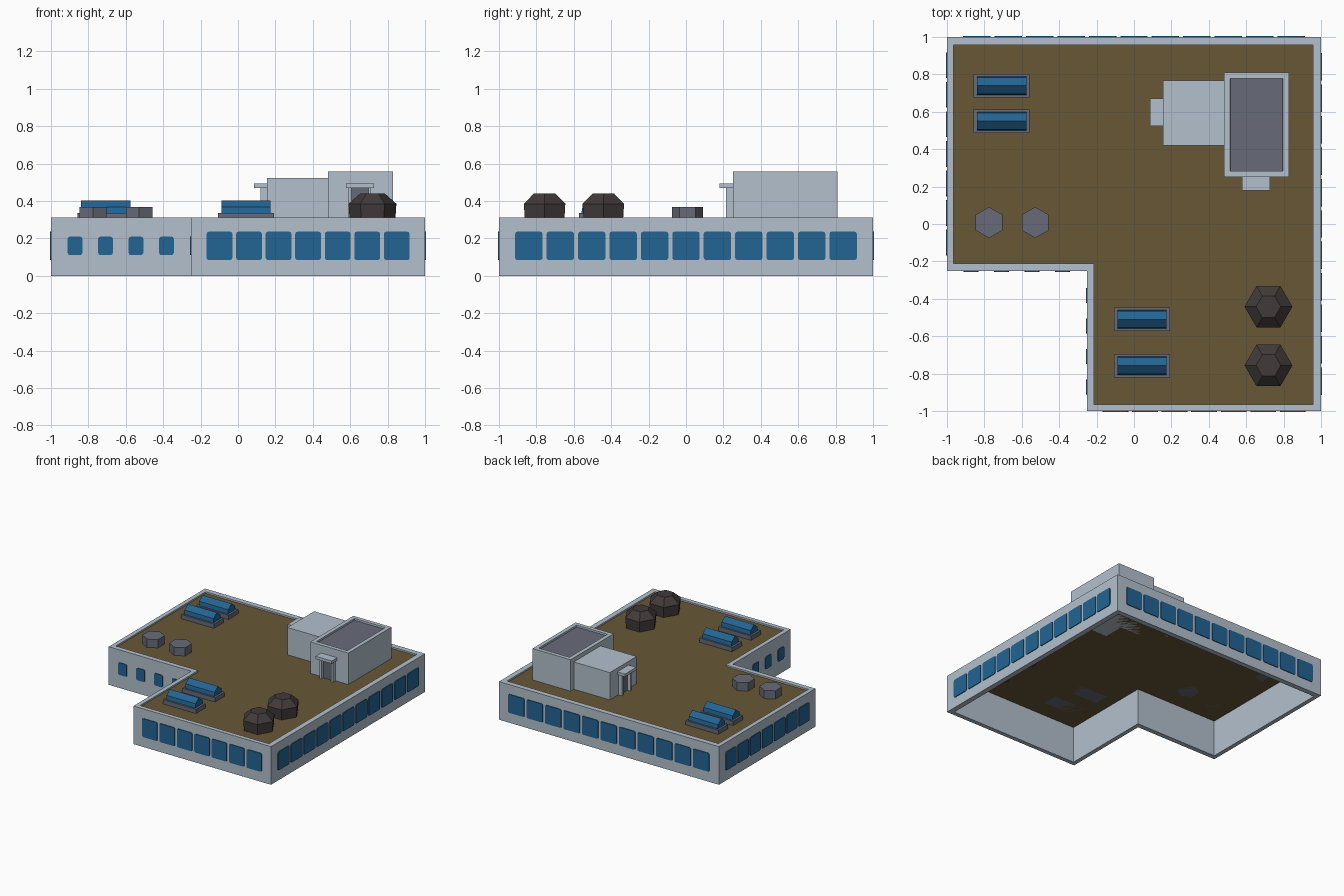
import bpy, bmesh, math
from mathutils import Vector as V

if "Cube" in bpy.data.objects:
    bpy.data.objects.remove(bpy.data.objects["Cube"])


def material(name, r, g, b):
    m = bpy.data.materials.new(name)
    m.diffuse_color = (r, g, b, 1)
    m.use_nodes = True
    m.node_tree.nodes["Principled BSDF"].inputs["Base Color"].default_value = m.diffuse_color
    return m


WALL = material("pale blue grey", 0.45, 0.53, 0.61)
ROOF = material("roof brown", 0.135, 0.095, 0.036)
GLASS = material("window blue", 0.016, 0.128, 0.29)
GREY = material("slate grey", 0.137, 0.148, 0.19)
DARK = material("dark brown", 0.052, 0.043, 0.041)

H, DECK = 0.313, 0.300          # wall top and roof deck heights


def finish(name, bm, *mats):
    bmesh.ops.recalc_face_normals(bm, faces=bm.faces)
    me = bpy.data.meshes.new(name)
    bm.to_mesh(me)
    bm.free()
    ob = bpy.data.objects.new(name, me)
    for m in mats:
        me.materials.append(m)
    bpy.context.collection.objects.link(ob)
    return ob


def extrude(bm, loop, offset):
    """Closed prism from a planar loop swept along offset."""
    a = [bm.verts.new(p) for p in loop]
    b = [bm.verts.new(V(p) + V(offset)) for p in loop]
    bm.faces.new(a)
    bm.faces.new(b)
    for i in range(len(a)):
        j = (i + 1) % len(a)
        bm.faces.new((a[i], a[j], b[j], b[i]))


def add_box(bm, x0, x1, y0, y1, z0, z1):
    extrude(bm, [(x0, y0, z0), (x1, y0, z0), (x1, y1, z0), (x0, y1, z0)], (0, 0, z1 - z0))


def box(name, mat, *dims):
    bm = bmesh.new()
    add_box(bm, *dims)
    return finish(name, bm, mat)


def l_shape(lo, hi, notch_x, notch_y):
    return [(lo, hi), (lo, notch_y), (notch_x, notch_y), (notch_x, lo), (hi, lo), (hi, hi)]


# Outer walls: an open L-shaped ring
outer = l_shape(-1, 1, -0.25, -0.25)
inner = l_shape(-0.965, 0.957, -0.215, -0.21)
bm = bmesh.new()
rings = [[bm.verts.new((x, y, z)) for x, y in pts]
         for pts, z in ((outer, 0), (outer, H), (inner, H), (inner, 0))]
for k in range(4):
    a, b = rings[k], rings[(k + 1) % 4]
    for i in range(6):
        j = (i + 1) % 6
        bm.faces.new((a[i], a[j], b[j], b[i]))
finish("outer_walls", bm, WALL)

# Roof deck, also the ceiling seen from below
bm = bmesh.new()
bm.faces.new([bm.verts.new((x, y, DECK)) for x, y in inner])
finish("roof_deck", bm, ROOF)


def window_row(name, origin, along, normal, centres, w, h):
    """Thin rounded plates along a wall."""
    bm = bmesh.new()
    r = 0.012
    for c in centres:
        loop = []
        for q, (sx, sz) in enumerate(((1, 1), (-1, 1), (-1, -1), (1, -1))):
            for t in (0, 45, 90):
                ang = math.radians(90 * q + t)
                u = sx * (w / 2 - r) + r * math.cos(ang)
                z = sz * (h / 2 - r) + r * math.sin(ang)
                loop.append(V(origin) + V(along) * (c + u) + V((0, 0, 0.16 + z)))
        extrude(bm, loop, V(normal) * 0.006)
    finish(name, bm, GLASS)


def spread(mid, step, n):
    return [mid + step * (i - (n - 1) / 2) for i in range(n)]


X, Y = V((1, 0, 0)), V((0, 1, 0))
long_row, short_row = spread(0, 0.168, 11), spread(0.375, 0.158, 7)
notch_row = spread(-0.627, 0.163, 4)
window_row("right_windows", X, Y, X, long_row, 0.147, 0.152)
window_row("back_windows", Y, X, Y, long_row, 0.147, 0.152)
window_row("front_windows", -Y, X, -Y, short_row, 0.138, 0.152)
window_row("left_windows", -X, Y, -X, short_row, 0.138, 0.152)
window_row("notch_front_windows", Y * -0.25, X, -Y, notch_row, 0.078, 0.10)
window_row("notch_side_windows", X * -0.25, Y, -X, notch_row, 0.078, 0.10)

# Skylights: grey curb with a ridged glass top
for i, (cx, cy) in enumerate(((-0.708, 0.74), (-0.708, 0.55), (0.043, -0.51), (0.043, -0.757)), 1):
    box(f"skylight_base_{i}", GREY, cx - 0.149, cx + 0.149, cy - 0.063, cy + 0.063, DECK, 0.335)
    bm = bmesh.new()
    profile = [(-0.05, 0.33), (-0.044, 0.368), (0, 0.402), (0.044, 0.368), (0.05, 0.33)]
    extrude(bm, [(cx - 0.132, cy + y, z) for y, z in profile], (0.264, 0, 0))
    finish(f"skylight_glass_{i}", bm, GLASS)


def hex_stack(name, mat, cx, cy, turn, levels):
    """Six-sided solid from (radius, height) levels."""
    bm = bmesh.new()
    rings = [[bm.verts.new((cx + r * math.cos(turn + k * math.pi / 3),
                            cy + r * math.sin(turn + k * math.pi / 3), z)) for k in range(6)]
             for r, z in levels]
    bm.faces.new(rings[0])
    bm.faces.new(rings[-1])
    for a, b in zip(rings, rings[1:]):
        for k in range(6):
            j = (k + 1) % 6
            bm.faces.new((a[k], a[j], b[j], b[k]))
    finish(name, bm, mat)


# Low vents and dark domed vents
for i, cx in enumerate((-0.775, -0.528), 1):
    hex_stack(f"low_vent_{i}", GREY, cx, 0.008, math.pi / 6, [(0.083, DECK), (0.083, 0.368)])
for i, cy in enumerate((-0.442, -0.756), 1):
    hex_stack(f"domed_vent_{i}", DARK, 0.719, cy, 0,
              [(0.122, DECK), (0.128, 0.385), (0.066, 0.44)])

# Tall rooftop house with sunken grey top
bm = bmesh.new()
add_box(bm, 0.482, 0.828, 0.25, 0.81, DECK, 0.558)
bmesh.ops.recalc_face_normals(bm, faces=bm.faces)
top = [f for f in bm.faces if f.normal.z > 0.9]
bmesh.ops.inset_region(bm, faces=top, thickness=0.046)
bmesh.ops.inset_region(bm, faces=top, thickness=0.001, depth=-0.015)
for f in top:
    f.material_index = 1
finish("tall_roof_house", bm, WALL, GREY)

# Lower rooftop house
box("low_roof_house", WALL, 0.155, 0.482, 0.42, 0.768, DECK, 0.524)


def entrance(name, origin, along, out):
    """Canopy, door frame and grey door on a rooftop house."""
    def part(bm, u0, u1, d, z0, z1):
        o = V(origin)
        extrude(bm, [o + V(along) * u0 + V((0, 0, z0)), o + V(along) * u1 + V((0, 0, z0)),
                     o + V(along) * u1 + V((0, 0, z1)), o + V(along) * u0 + V((0, 0, z1))],
                V(out) * d)
    bm = bmesh.new()
    part(bm, -0.074, 0.074, 0.07, 0.47, 0.493)
    finish(name + "_canopy", bm, WALL)
    bm = bmesh.new()
    part(bm, -0.06, -0.045, 0.035, DECK, 0.47)
    part(bm, 0.045, 0.06, 0.035, DECK, 0.47)
    finish(name + "_frame", bm, WALL)
    bm = bmesh.new()
    part(bm, -0.045, 0.045, 0.009, DECK, 0.47)
    finish(name + "_door", bm, GREY)


entrance("front_entrance", (0.652, 0.25, 0), X, -Y)
entrance("side_entrance", (0.155, 0.597, 0), Y, -X)
